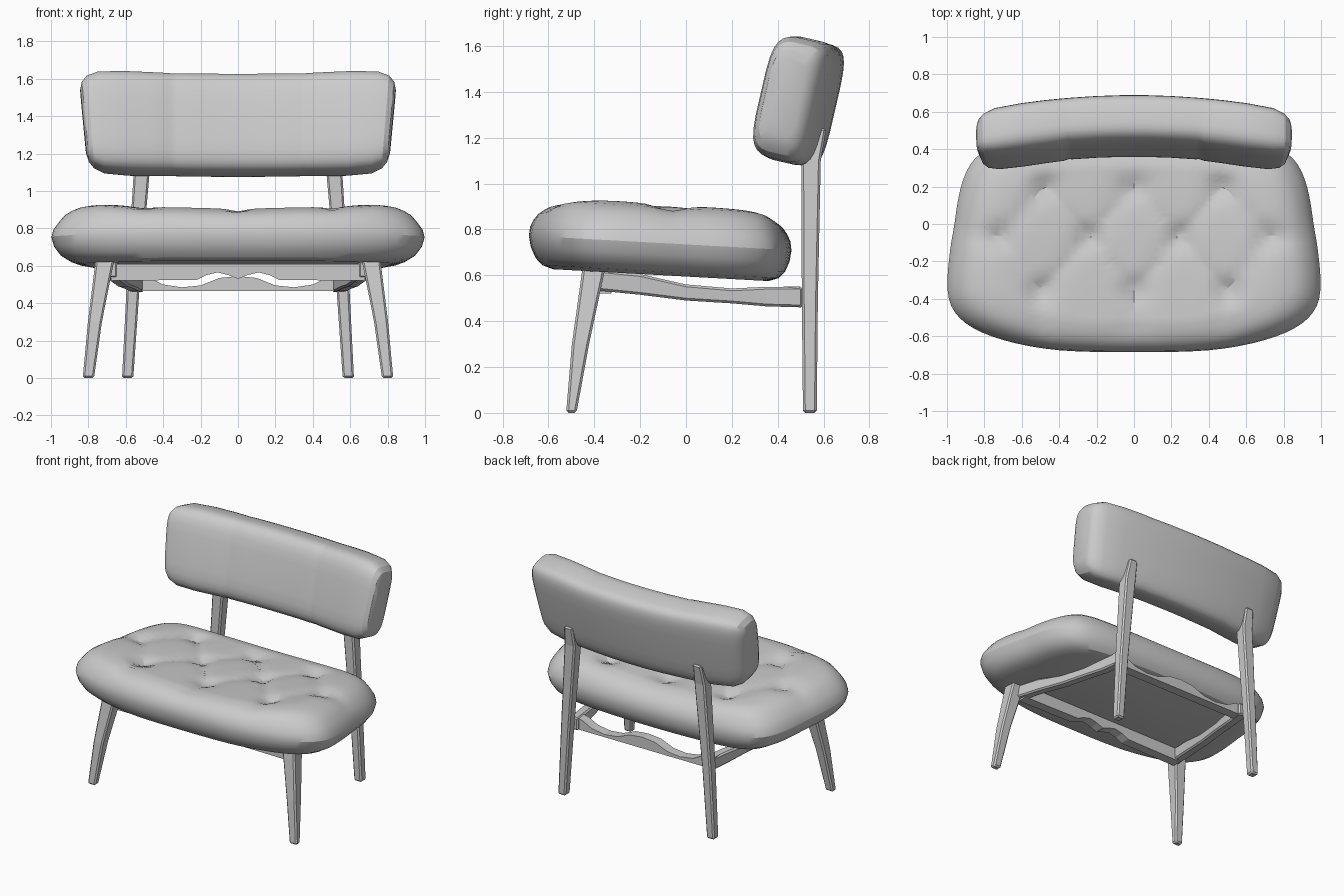
import bpy, bmesh, math
from mathutils import Vector
from mathutils.geometry import intersect_point_line

if "Cube" in bpy.data.objects:
    bpy.data.objects.remove(bpy.data.objects["Cube"])


def loft(name, rings, bevel=0, smooth=0):
    """Skin closed rings into one capped mesh."""
    bm = bmesh.new()
    vs = [[bm.verts.new(p) for p in r] for r in rings]
    n = len(vs[0])
    for a, b in zip(vs, vs[1:]):
        for i in range(n):
            j = (i + 1) % n
            bm.faces.new((a[i], a[j], b[j], b[i]))
    bm.faces.new(vs[0][::-1])
    bm.faces.new(vs[-1])
    bmesh.ops.recalc_face_normals(bm, faces=bm.faces)
    me = bpy.data.meshes.new(name)
    bm.to_mesh(me)
    bm.free()
    ob = bpy.data.objects.new(name, me)
    bpy.context.collection.objects.link(ob)
    if bevel:
        m = ob.modifiers.new("edge", 'BEVEL')
        m.width, m.segments = bevel, 1
    if smooth:
        bpy.ops.object.select_all(action='DESELECT')
        ob.select_set(True)
        bpy.context.view_layer.objects.active = ob
        bpy.ops.object.shade_smooth_by_angle(angle=math.radians(smooth))
    return ob


def bar(name, axis, stations, mirror=False, bevel=0.01):
    """Rectangular bar; each station is x, y, z and two widths across the axis."""
    def ring(s, side):
        x, y, z, a, b = s
        out = []
        for u, v in ((-a, -b), (a, -b), (a, b), (-a, b)):
            u, v = u / 2, v / 2
            d = {'x': (0, u, v), 'y': (u, 0, v), 'z': (u, v, 0)}[axis]
            out.append((side * (x + d[0]), y + d[1], z + d[2]))
        return out
    for side, tag in (((1, "_right"), (-1, "_left")) if mirror else ((1, ""),)):
        loft(name + tag, [ring(s, side) for s in stations], bevel)


def subdivide(pts):
    """Insert smooth midpoints into a closed outline."""
    out, n = [], len(pts)
    for i, p in enumerate(pts):
        a, c, d = pts[i - 1], pts[(i + 1) % n], pts[(i + 2) % n]
        out += [p, (9 * (p + c) - a - d) / 16]
    return out


# seat cushion: smoothed outline, puffed profile, buttoned top
half = [(0, -.685), (.4, -.675), (.7, -.62), (.9, -.53), (.99, -.4), (.99, -.2),
        (.96, 0), (.925, .2), (.85, .35), (.7, .42), (.4, .45), (0, .46)]
outline = [Vector(p) for p in half] + [Vector((-x, y)) for x, y in half[-2:0:-1]]
outline = subdivide(subdivide(outline))

rows = [(.2, (-.47, 0, .47)), (-.07, (-.72, -.24, .24, .72)), (-.36, (-.5, 0, .5))]
buttons = [[Vector((x, y)) for x in xs] for y, xs in rows]
creases = [(a, b) for r, s in zip(buttons, buttons[1:]) for a in r for b in s
           if abs(a.x - b.x) < .35]
creases += [(b, Vector((b.x, -.56))) for b in buttons[2]]
creases += [(b, Vector((b.x * 1.3, b.y))) for b in (buttons[1][0], buttons[1][3])]


def tuft(p):
    dip = .03 * max(math.exp(-((p - b).length / .07) ** 2) for r in buttons for b in r)
    near = 9
    for a, b in creases:
        q, t = intersect_point_line(p, a, b)
        q = a.lerp(b, min(1, max(0, t)))
        near = min(near, (p - q).length)
    return dip + .016 * math.exp(-near / .045) - .032 * min(1, abs(p.x) / .75) ** 2


centre = Vector((0, -.1))
profile = [(.82, .60), (.90, .615), (.95, .645), (.985, .69), (1, .74), (.99, .78),
           (.965, .81), (.93, .837), (.89, .853), (.85, .866), (.80, .875), (.76, .88)]
profile += [(.72 - .04 * i, .884) for i in range(18)]
rings = []
for s, z in profile:
    ring = []
    for o in outline:
        p = centre + (o - centre) * s
        t = tuft(p) * min(1, max(0, (z - .80) / .06))
        ring.append((p.x, p.y, z - .055 * (p.y + .1) - t))
    rings.append(ring)
loft("seat_cushion", rings, smooth=25)

# backrest: rounded sections lofted along x, leaned back and bowed
lean = math.radians(13)
ends = [(.84, .62, .5), (.828, .78, .7), (.80, .90, .86), (.74, .99, .98), (.6, 1.015, 1.04),
        (.48, 1.01, 1.03), (.375, 1, 1.01), (.352, .995, .96), (.33, 1, .98), (.2, 1, .98), (.07, 1, .98)]
sections = [(-x, a, b) for x, a, b in ends] + ends[::-1]
rings = []
for x, sv, sn in sections:
    ring = []
    for i in range(28):
        t = math.tau * (i + .5) / 28
        c, s = math.cos(t), math.sin(t)
        back = c > 0
        if back and abs(x) < .7:
            sn_here = 1
        else:
            sn_here = sn
        n = .134 * sn_here * math.copysign(abs(c) ** (.4 if back else .6), c) + .04 - .125 * x * x
        v = .272 * sv * math.copysign(abs(s) ** .45, s)
        ring.append((x * (1 + .11 * (v - .13) * (x / .84) ** 2),
                     .482 + v * math.sin(lean) + n * math.cos(lean),
                     1.362 + v * math.cos(lean) - n * math.sin(lean)))
    rings.append(ring)
loft("backrest_cushion", rings, smooth=25)

# legs
bar("front_leg", 'z', [(.80, -.50, 0, .06, .045), (.765, -.46, .3, .075, .075),
                       (.71, -.40, .64, .10, .10)], True)
bar("rear_leg", 'z', [(.59, .54, 0, .06, .06), (.56, .54, .5, .07, .07),
                      (.515, .545, 1.1, .085, .085), (.51, .59, 1.24, .065, .045)], True)

# side rails with a shallow arched top
bar("side_rail", 'y', [(.68, -.40, .58, .07, .09), (.65, -.2, .56, .07, .09),
                       (.615, .0, .525, .07, .07), (.58, .2, .51, .07, .065),
                       (.555, .35, .507, .07, .085), (.535, .51, .505, .07, .09)], True)


# cross rails: underside arches in front, dipped top behind
def cross_rail(name, y, edges):
    full = [(-x, lo, hi) for x, lo, hi in edges[:0:-1]] + edges
    bar(name, 'x', [(x, y, (lo + hi) / 2, .07, hi - lo) for x, lo, hi in full], bevel=0)


cross_rail("front_rail", -.36, [(0, .53, .61), (.05, .55, .61), (.11, .565, .61),
                                (.17, .55, .61), (.22, .525, .61), (.68, .52, .61)])
cross_rail("rear_rail", .46, [(0, .465, .545), (.1, .465, .535), (.2, .465, .495),
                              (.3, .465, .485), (.4, .465, .5), (.48, .465, .54), (.57, .465, .55)])
